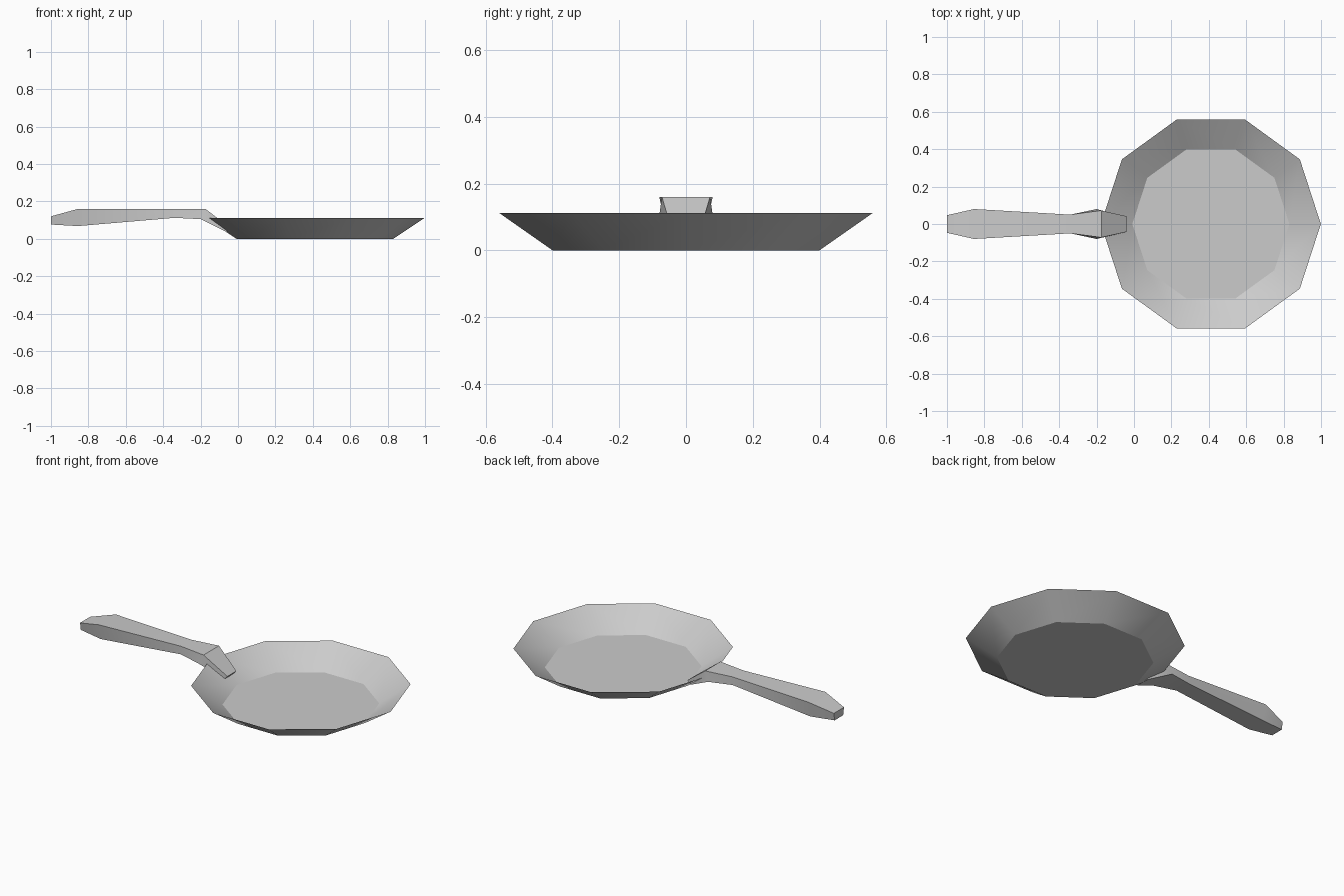
import bpy, bmesh
from math import cos, sin, tau, radians

cube = bpy.data.objects.get("Cube")
if cube:
    bpy.data.objects.remove(cube, do_unlink=True)

metal = bpy.data.materials.new("grey metal")
metal.use_nodes = True
metal.diffuse_color = (0.6, 0.6, 0.6, 1)
metal.node_tree.nodes["Principled BSDF"].inputs["Base Color"].default_value = (0.6, 0.6, 0.6, 1)


def loft(name, rings, caps, recalc):
    """Join equal-sized rings of points with quads and cap the chosen ends."""
    bm = bmesh.new()
    loops = [[bm.verts.new(p) for p in ring] for ring in rings]
    n = len(loops[0])
    for a, b in zip(loops, loops[1:]):
        for i in range(n):
            j = (i + 1) % n
            bm.faces.new((a[i], b[i], b[j], a[j]))
    for end in caps:
        bm.faces.new(loops[end])
    if recalc:
        bmesh.ops.recalc_face_normals(bm, faces=bm.faces)
    mesh = bpy.data.meshes.new(name)
    bm.to_mesh(mesh)
    bm.free()
    mesh.materials.append(metal)
    obj = bpy.data.objects.new(name, mesh)
    bpy.context.collection.objects.link(obj)
    mesh.shade_smooth()
    mesh.set_sharp_from_angle(angle=radians(30))
    return obj


# Open ten-sided pan: a flat floor and one sloping wall, a single thin sheet
def decagon(radius, z):
    return [(0.411 + radius * cos(tau * i / 10), radius * sin(tau * i / 10), z)
            for i in range(10)]


loft("pan", [decagon(0.42, 0), decagon(0.588, 0.112)], caps=[0], recalc=False)

# Handle: four-cornered sections, each (top x, top z, half width), then bottom
sections = [
    ((-1.0, 0.12, 0.047), (-1.0, 0.076, 0.04)),
    ((-0.855, 0.16, 0.08), (-0.855, 0.068, 0.06)),
    ((-0.34, 0.16, 0.05), (-0.34, 0.112, 0.05)),
    ((-0.175, 0.16, 0.072), (-0.2, 0.105, 0.08)),
    ((-0.04, 0.058, 0.042), (-0.06, 0.036, 0.042)),
]
rings = [[(tx, -tw, tz), (tx, tw, tz), (bx, bw, bz), (bx, -bw, bz)]
         for (tx, tz, tw), (bx, bz, bw) in sections]
loft("handle", rings, caps=[0, -1], recalc=True)
